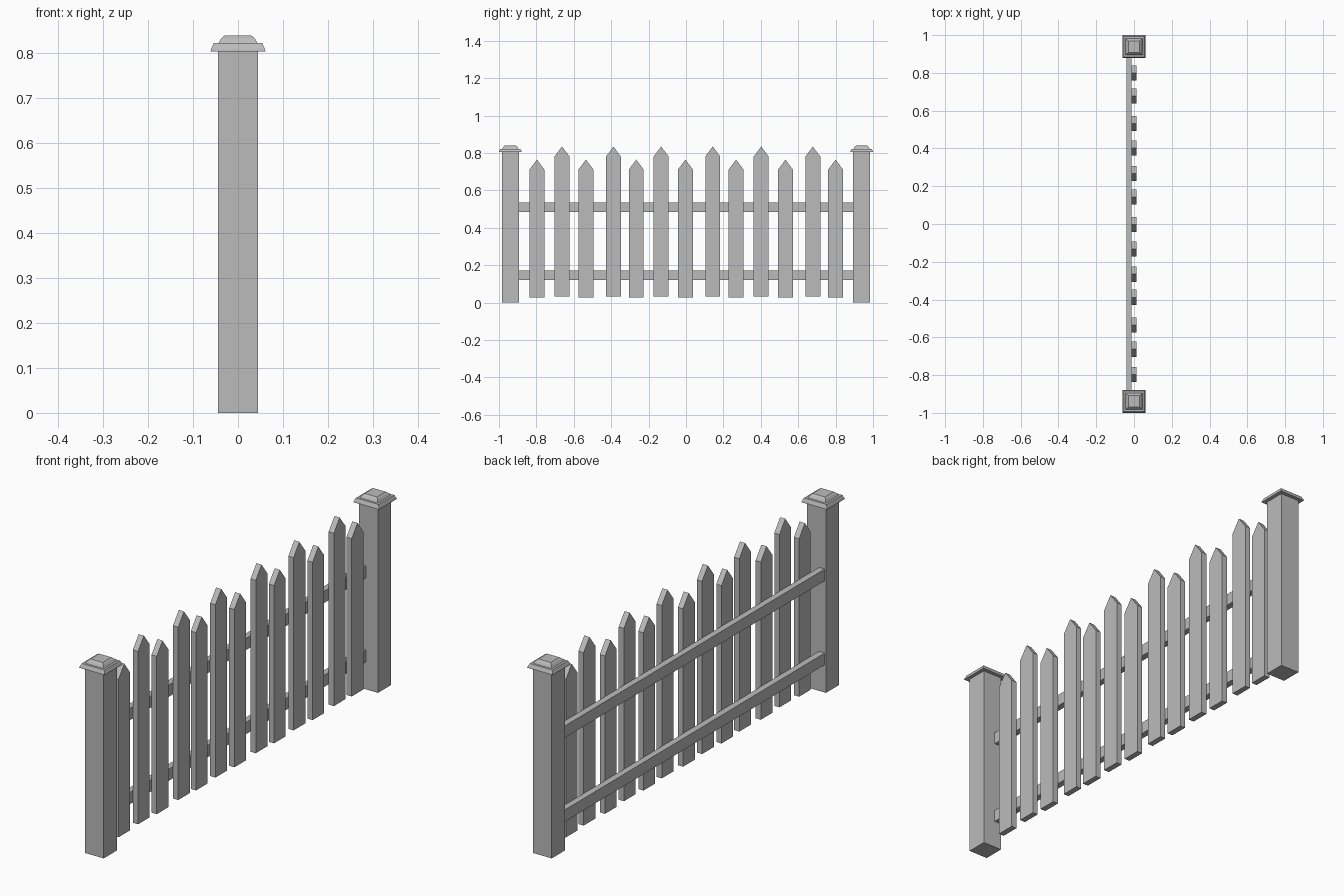
import bpy
import bmesh

cube = bpy.data.objects.get("Cube")
if cube:
    bpy.data.objects.remove(cube, do_unlink=True)

GREY = (0.5, 0.5, 0.5, 1.0)
mat = bpy.data.materials.new("plain grey")
mat.use_nodes = True
mat.diffuse_color = GREY
bsdf = next(n for n in mat.node_tree.nodes if n.type == 'BSDF_PRINCIPLED')
bsdf.inputs["Base Color"].default_value = GREY
bsdf.inputs["Roughness"].default_value = 0.8


def finish(name, bm):
    bmesh.ops.recalc_face_normals(bm, faces=bm.faces)
    mesh = bpy.data.meshes.new(name)
    bm.to_mesh(mesh)
    bm.free()
    mesh.materials.append(mat)
    obj = bpy.data.objects.new(name, mesh)
    bpy.context.collection.objects.link(obj)
    return obj


def extrude_outline(name, outline, x0, x1):
    """Extrude a (y, z) outline along x."""
    bm = bmesh.new()
    face = bm.faces.new([bm.verts.new((x0, y, z)) for y, z in outline])
    out = bmesh.ops.extrude_face_region(bm, geom=[face])["geom"]
    moved = [v for v in out if isinstance(v, bmesh.types.BMVert)]
    bmesh.ops.translate(bm, verts=moved, vec=(x1 - x0, 0, 0))
    return finish(name, bm)


def square_stack(name, y, profile):
    """Loft square rings of (half width, height) around a vertical axis."""
    bm = bmesh.new()
    rings = [[bm.verts.new((sx * r, y + sy * r, z))
              for sx, sy in ((-1, -1), (1, -1), (1, 1), (-1, 1))]
             for r, z in profile]
    for a, b in zip(rings, rings[1:]):
        for i in range(4):
            j = (i + 1) % 4
            bm.faces.new((a[i], a[j], b[j], b[i]))
    bm.faces.new(rings[0])
    bm.faces.new(rings[-1])
    return finish(name, bm)


# Posts with stepped caps
POST_Y = 0.939
CAP = [(0.061, 0.804), (0.060, 0.809), (0.054, 0.822), (0.044, 0.822),
       (0.037, 0.833), (0.030, 0.839)]
for side, y in (("front", -POST_Y), ("back", POST_Y)):
    square_stack(side + "_post", y, [(0.045, 0.0), (0.045, 0.806)])
    square_stack(side + "_post_cap", y, CAP)

# Horizontal rails behind the pickets
for name, z0, z1 in (("lower_rail", 0.12, 0.171), ("upper_rail", 0.484, 0.535)):
    extrude_outline(name, [(-0.9, z0), (0.9, z0), (0.9, z1), (-0.9, z1)],
                    -0.039, -0.012)

# Pointed pickets, alternating short and tall
PICKET_Y = [-0.797, -0.663, -0.535, -0.388, -0.266, -0.133, -0.003,
            0.143, 0.268, 0.402, 0.532, 0.678, 0.80]
HALF = 0.04
for i, y in enumerate(PICKET_Y):
    kind, foot, shoulder, tip = (("tall", 0.032, 0.781, 0.834) if i % 2
                                 else ("short", 0.027, 0.711, 0.764))
    extrude_outline(f"{kind}_picket_{i + 1}",
                    [(y - HALF, foot), (y + HALF, foot), (y + HALF, shoulder),
                     (y, tip), (y - HALF, shoulder)],
                    -0.012, 0.013)
